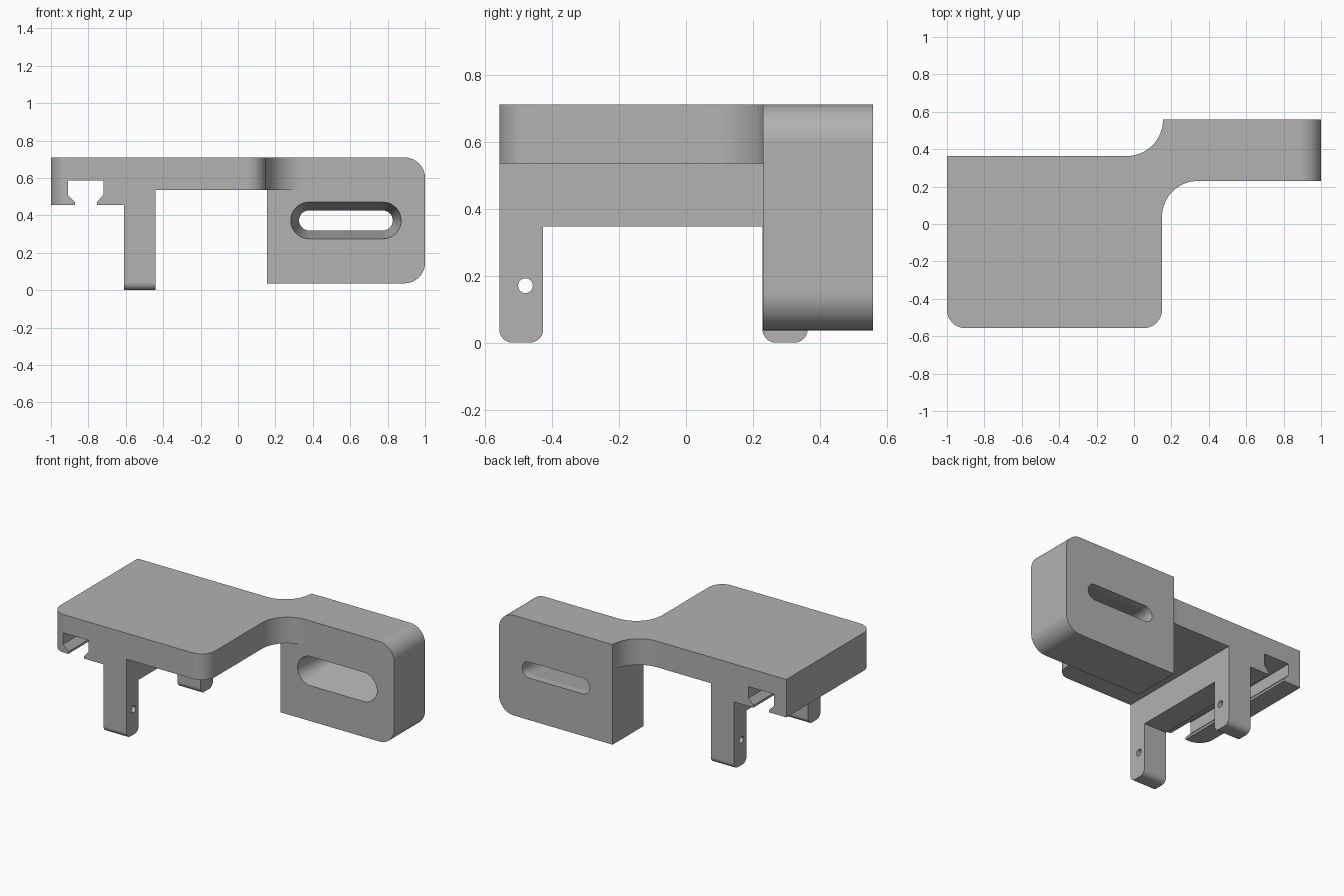
import bpy, bmesh
from math import sin, cos, pi, radians

cube = bpy.data.objects.get("Cube")
if cube:
    bpy.data.objects.remove(cube, do_unlink=True)

GREY = (0.445, 0.445, 0.445, 1)
mat = bpy.data.materials.new("plain grey")
mat.use_nodes = True
mat.diffuse_color = GREY
bsdf = mat.node_tree.nodes["Principled BSDF"]
bsdf.inputs["Base Color"].default_value = GREY
bsdf.inputs["Roughness"].default_value = 0.7


def arc(cx, cy, r, start, end, steps=16):
    """Points on an arc, angles in degrees."""
    angles = [radians(start + (end - start) * i / steps) for i in range(steps + 1)]
    return [(cx + r * cos(a), cy + r * sin(a)) for a in angles]


def loft(name, rings):
    """Closed solid skinned through rings of equal point count."""
    bm = bmesh.new()
    loops = [[bm.verts.new(p) for p in ring] for ring in rings]
    for a, b in zip(loops, loops[1:]):
        for i in range(len(a)):
            j = (i + 1) % len(a)
            bm.faces.new((a[i], a[j], b[j], b[i]))
    bm.faces.new(loops[0])
    bm.faces.new(loops[-1])
    bmesh.ops.recalc_face_normals(bm, faces=bm.faces)
    mesh = bpy.data.meshes.new(name)
    bm.to_mesh(mesh)
    bm.free()
    mesh.materials.append(mat)
    obj = bpy.data.objects.new(name, mesh)
    bpy.context.collection.objects.link(obj)
    return obj


PLACE = {
    "x": lambda p, d: (d, p[0], p[1]),
    "y": lambda p, d: (p[0], d, p[1]),
    "z": lambda p, d: (p[0], p[1], d),
}


def prism(name, outline, axis, low, high):
    return loft(name, [[PLACE[axis](p, d) for p in outline] for d in (low, high)])


def combine(obj, other, operation):
    """Apply a boolean and discard the second solid."""
    mod = obj.modifiers.new("combine", 'BOOLEAN')
    mod.operation, mod.object, mod.solver = operation, other, 'EXACT'
    bpy.context.view_layer.objects.active = obj
    bpy.ops.object.modifier_apply(modifier=mod.name)
    bpy.data.objects.remove(other, do_unlink=True)


FRONT, REAR, BACK = -0.557, 0.363, 0.558
TOP, UNDER, RAIL = 0.71, 0.535, 0.455
LEG_IN, LEG_OUT = -0.44, -0.61

# Deck: cross-section with the undercut rail groove, trimmed to the plan outline
section = [(-1.1, TOP), (-1.1, RAIL), (-0.872, RAIL), (-0.872, 0.47),
           (-0.91, 0.51), (-0.91, 0.587), (-0.72, 0.587), (-0.72, 0.51),
           (-0.755, 0.47), (-0.755, RAIL), (LEG_IN, RAIL), (LEG_IN, UNDER),
           (0.6, UNDER), (0.6, TOP)]
bracket = prism("bracket", section, "y", -0.7, 0.7)

plan = (arc(-0.9, FRONT + 0.1, 0.1, 180, 270)
        + arc(0.05, FRONT + 0.1, 0.1, 270, 360)
        + arc(0.342, 0.038, 0.192, 180, 90)
        + [(0.5, 0.23), (0.5, BACK)]
        + arc(-0.04, BACK, 0.195, 0, -90)
        + [(-1, REAR)])
combine(bracket, prism("plan_trim", plan, "z", -0.5, 1.5), 'INTERSECT')

# Leg wall: a bridge with two rounded feet
r = 0.04
feet = []
for y0, y1 in ((FRONT, -0.426), (0.228, REAR)):
    feet += [(y0, 0.347)] if y0 > 0 else []
    feet += arc(y0 + r, r, r, 180, 270, 12) + arc(y1 - r, r, r, 270, 360, 12)
    feet += [(y1, 0.347)] if y0 < 0 else []
legs = prism("leg_wall", feet + [(REAR, 0.5), (FRONT, 0.5)], "x", LEG_OUT, LEG_IN)
for y in (-0.479, 0.283):
    hole = prism("pin_hole", arc(y, 0.17, 0.022, 0, 345, 23), "x", -0.8, -0.3)
    combine(legs, hole, 'DIFFERENCE')
combine(bracket, legs, 'UNION')

# Mounting block with a flared slot
cr = 0.11
block_outline = ([(0.155, TOP), (0.155, 0.037)]
                 + arc(1 - cr, 0.037 + cr, cr, 270, 360)
                 + arc(1 - cr, TOP - cr, cr, 0, 90))
block = prism("mounting_block", block_outline, "y", 0.23, BACK)


def slot_ring(radius, y):
    pts = arc(0.774, 0.373, radius, -90, 90, 32) + arc(0.38, 0.373, radius, 90, 270, 32)
    return [(x, y, z) for x, z in pts]


slot = loft("slot_cutter", [slot_ring(0.1028, 0.2), slot_ring(0.0535, 0.51),
                            slot_ring(0.0535, 0.65)])
combine(block, slot, 'DIFFERENCE')
combine(bracket, block, 'UNION')

# Merge coplanar pieces and shade the fillets smoothly
bm = bmesh.new()
bm.from_mesh(bracket.data)
bmesh.ops.remove_doubles(bm, verts=bm.verts, dist=0.0003)
bmesh.ops.dissolve_limit(bm, angle_limit=radians(0.5), verts=bm.verts, edges=bm.edges)
bm.to_mesh(bracket.data)
bm.free()

bpy.ops.object.select_all(action='DESELECT')
bracket.select_set(True)
bpy.context.view_layer.objects.active = bracket
bpy.ops.object.shade_smooth_by_angle(angle=radians(9))
normals = bracket.modifiers.new("flat_face_normals", 'WEIGHTED_NORMAL')
normals.keep_sharp = True
